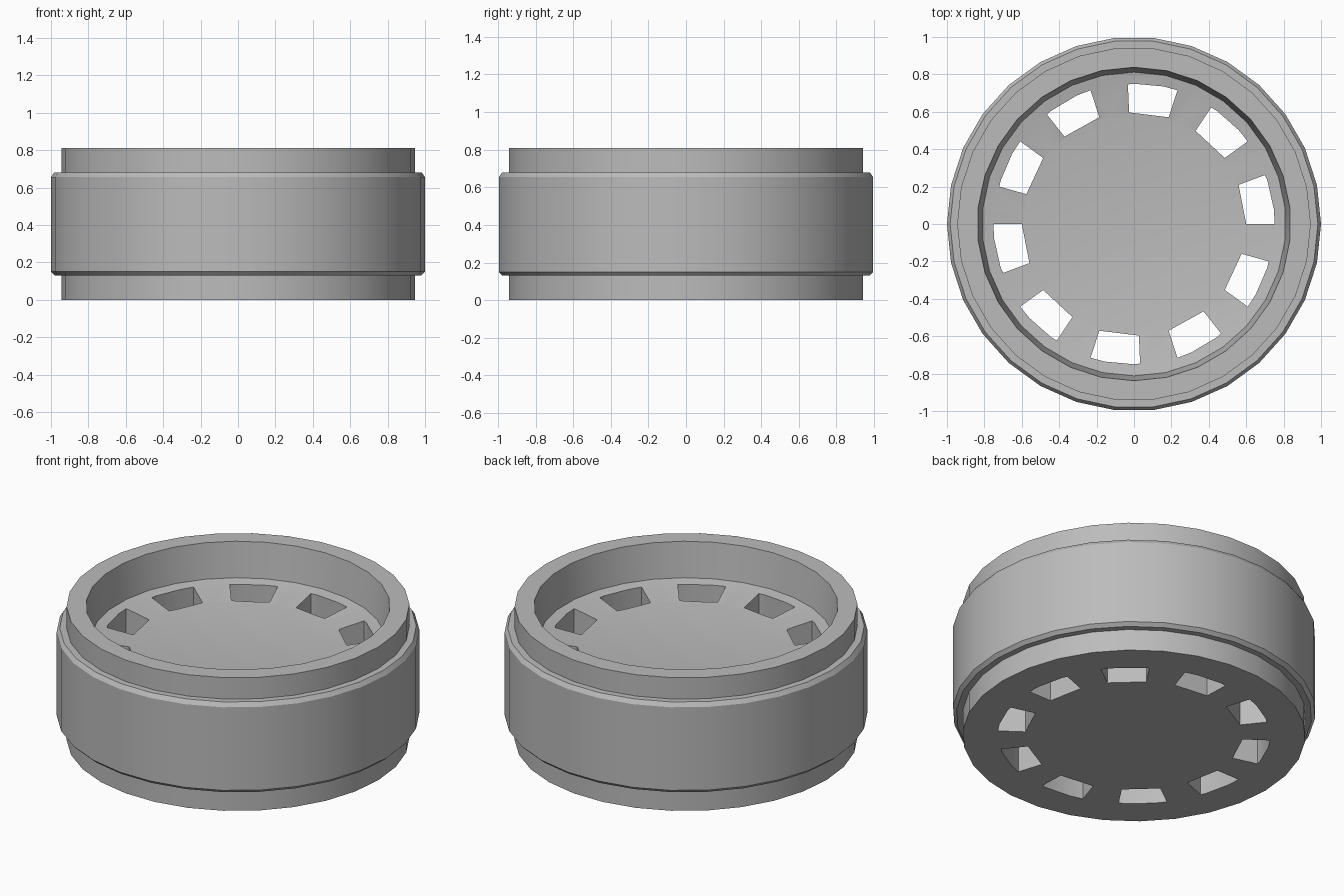
import bpy, bmesh
from math import radians, sin, cos

SIDES = 30

cube = bpy.data.objects.get("Cube")
if cube:
    bpy.data.objects.remove(cube)

grey = bpy.data.materials.new("plain grey")
grey.use_nodes = True
colour = (0.5, 0.5, 0.5, 1)
grey.diffuse_color = colour
grey.node_tree.nodes["Principled BSDF"].inputs["Base Color"].default_value = colour


def make_object(name, bm):
    bmesh.ops.recalc_face_normals(bm, faces=bm.faces)
    mesh = bpy.data.meshes.new(name)
    bm.to_mesh(mesh)
    bm.free()
    obj = bpy.data.objects.new(name, mesh)
    mesh.materials.append(grey)
    bpy.context.collection.objects.link(obj)
    return obj


def polar(radius, degrees, z):
    a = radians(degrees)
    return (radius * cos(a), radius * sin(a), z)


def lathe(name, profile, closed):
    """Revolve (radius, z, phase) points; open profiles get capped ends."""
    bm = bmesh.new()
    rings = [[bm.verts.new(polar(r, i * 360 / SIDES + phase, z)) for i in range(SIDES)]
             for r, z, phase in profile]
    pairs = list(zip(rings, rings[1:]))
    if closed:
        pairs.append((rings[-1], rings[0]))
    else:
        bm.faces.new(rings[0])
        bm.faces.new(rings[-1])
    for a, b in pairs:
        for i in range(SIDES):
            j = (i + 1) % SIDES
            bm.faces.new((a[i], a[j], b[j], b[i]))
    return make_object(name, bm)


def smooth(obj):
    bpy.ops.object.select_all(action='DESELECT')
    obj.select_set(True)
    bpy.context.view_layer.objects.active = obj
    bpy.ops.object.shade_smooth_by_angle(angle=radians(30))


# Tyre: broad band with small chamfers
tyre = lathe("tyre", [(0.92, 0.13, 0), (0.98, 0.13, 0), (1.0, 0.15, 0),
                      (1.0, 0.655, 0), (0.983, 0.68, 0), (0.92, 0.68, 0)], True)

# Hub: raised rim around a shallow dished floor
hub = lathe("hub", [(0.945, 0, 0), (0.945, 0.81, 0), (0.838, 0.81, 6),
                    (0.812, 0.60, 6), (0.59, 0.56, 6)], False)

# Slots: ten wedge prisms cut right through the hub
bm = bmesh.new()
for k in range(10):
    start = k * 36
    outline = [(0.6, 0), (0.752, 0), (0.752, 6), (0.75, 18), (0.747, 20.5), (0.597, 20.5)]
    low, high = [[bm.verts.new(polar(r, start + a, z)) for r, a in outline] for z in (-0.2, 1)]
    bm.faces.new(low)
    bm.faces.new(high)
    for i in range(len(outline)):
        j = (i + 1) % len(outline)
        bm.faces.new((low[i], low[j], high[j], high[i]))
cutter = make_object("slot_cutter", bm)
cutter.hide_render = True

cut = hub.modifiers.new("slots", 'BOOLEAN')
cut.operation = 'DIFFERENCE'
cut.solver = 'EXACT'
cut.object = cutter
bpy.context.view_layer.objects.active = hub
bpy.ops.object.modifier_apply(modifier=cut.name)
bpy.data.objects.remove(cutter)

for part in (tyre, hub):
    smooth(part)
